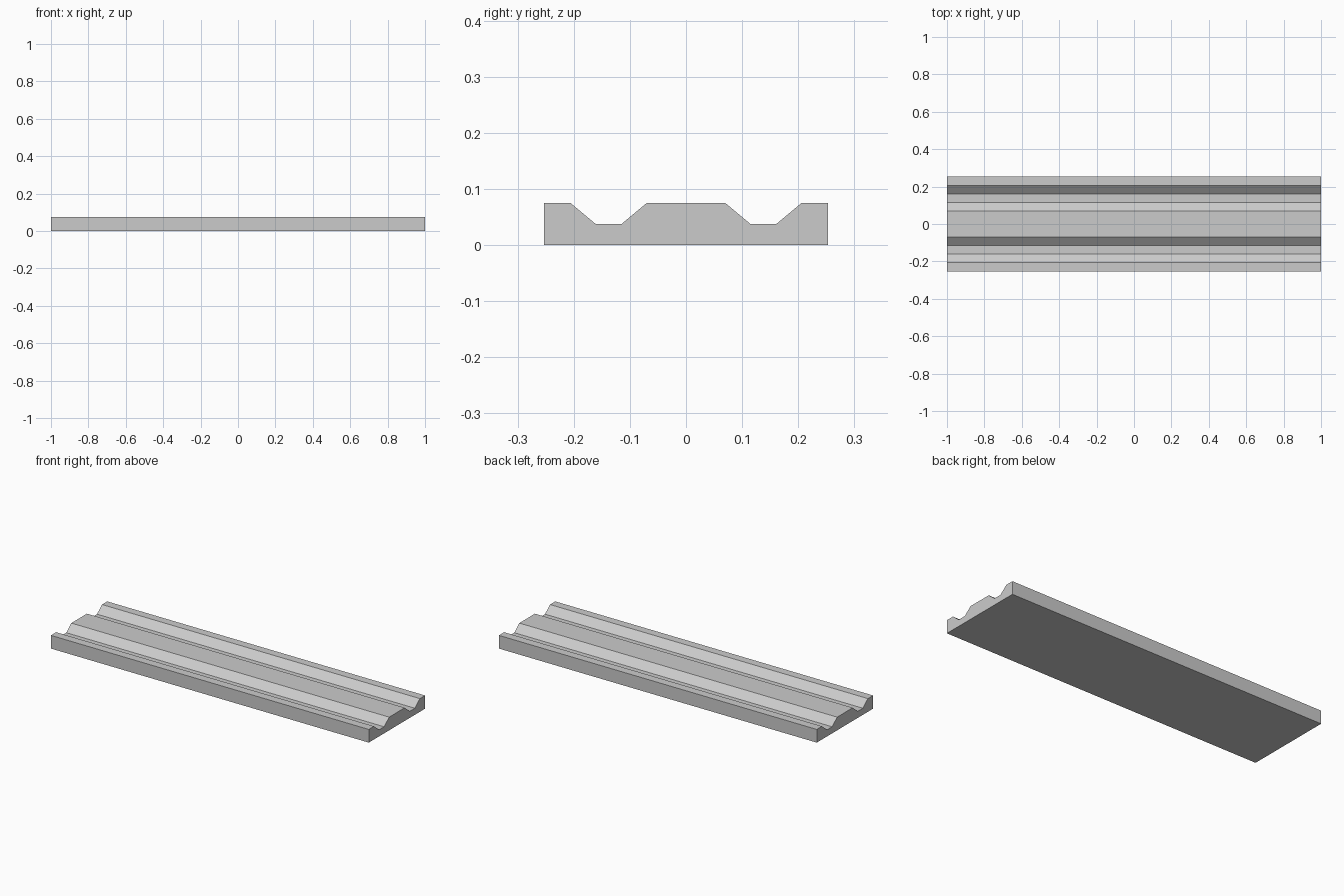
import bpy
import bmesh

cube = bpy.data.objects.get("Cube")
if cube:
    bpy.data.objects.remove(cube, do_unlink=True)

LENGTH, HEIGHT, GROOVE = 2.0, 0.075, 0.0375

# Plain grey
grey = bpy.data.materials.new("plain_grey")
grey.use_nodes = True
colour = (0.6, 0.6, 0.6, 1)
grey.diffuse_color = colour
grey.node_tree.nodes["Principled BSDF"].inputs["Base Color"].default_value = colour

# Half of the cross-section, from the centre outward, then mirrored
half = [(0.07, HEIGHT), (0.115, GROOVE), (0.161, GROOVE),
        (0.206, HEIGHT), (0.253, HEIGHT), (0.253, 0)]
profile = half + [(-y, z) for y, z in reversed(half)]

# Grooved plank: the cross-section extruded along its length
bm = bmesh.new()
face = bm.faces.new([bm.verts.new((-LENGTH / 2, y, z)) for y, z in profile])
result = bmesh.ops.extrude_face_region(bm, geom=[face], use_keep_orig=True)
moved = [v for v in result["geom"] if isinstance(v, bmesh.types.BMVert)]
bmesh.ops.translate(bm, verts=moved, vec=(LENGTH, 0, 0))
bmesh.ops.recalc_face_normals(bm, faces=bm.faces)

mesh = bpy.data.meshes.new("grooved_plank")
bm.to_mesh(mesh)
bm.free()
mesh.materials.append(grey)
plank = bpy.data.objects.new("grooved_plank", mesh)
bpy.context.collection.objects.link(plank)
